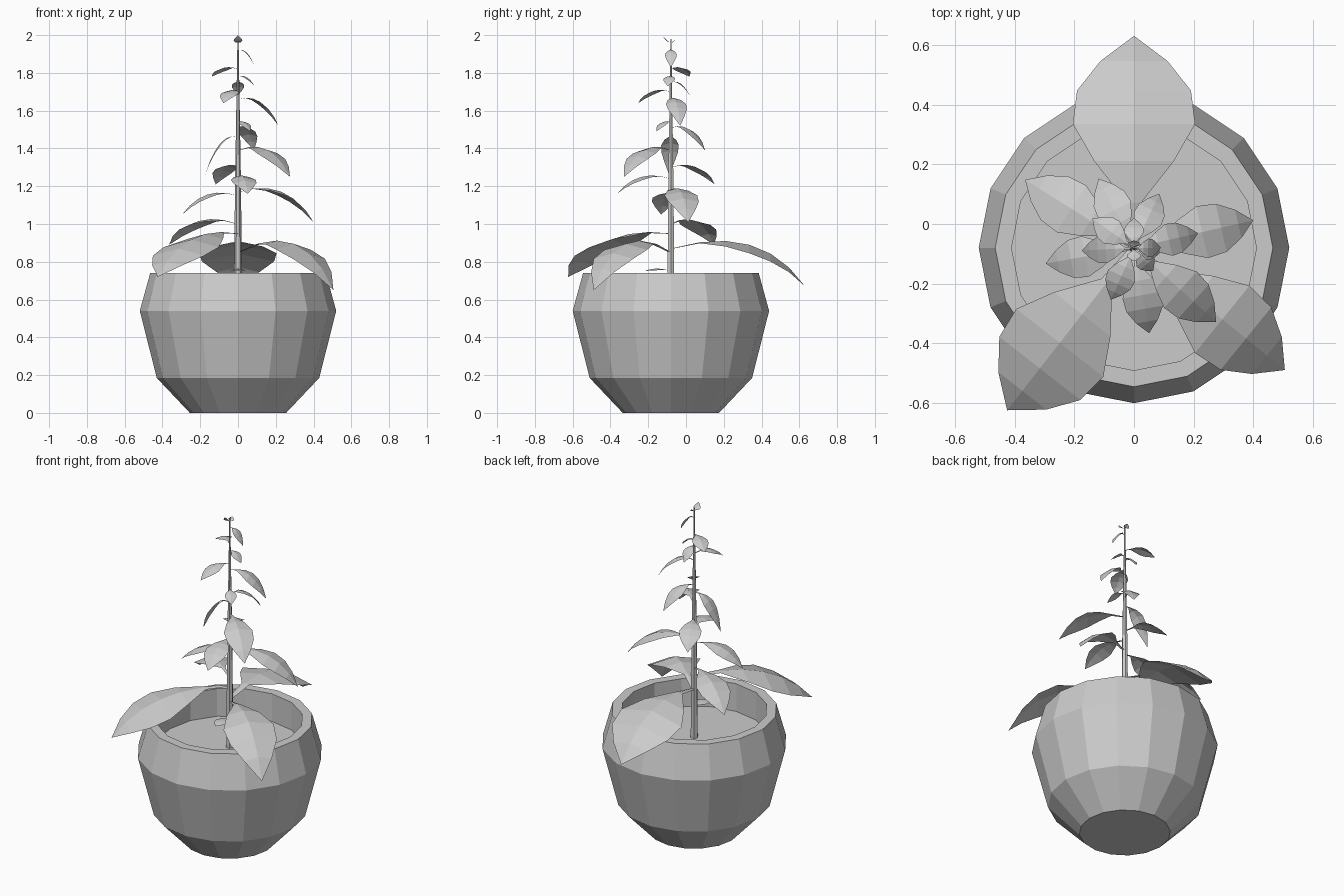
import bpy, bmesh
from math import sin, cos, pi, radians

if "Cube" in bpy.data.objects:
    bpy.data.objects.remove(bpy.data.objects["Cube"])

CY = -0.08  # pot and stem axis sits slightly to the front


def add_object(name, bm):
    bmesh.ops.recalc_face_normals(bm, faces=bm.faces)
    mesh = bpy.data.meshes.new(name)
    bm.to_mesh(mesh)
    bm.free()
    obj = bpy.data.objects.new(name, mesh)
    bpy.context.collection.objects.link(obj)
    return obj


def lathe(name, profile, sides, cap_start=True, cap_end=True):
    """Stack of rings given as (radius, z)."""
    bm = bmesh.new()
    rings = []
    for r, z in profile:
        rings.append([bm.verts.new((r * cos(2 * pi * i / sides),
                                    CY + r * sin(2 * pi * i / sides), z))
                      for i in range(sides)])
    for a, b in zip(rings, rings[1:]):
        for i in range(sides):
            j = (i + 1) % sides
            bm.faces.new((a[i], a[j], b[j], b[i]))
    if cap_start:
        bm.faces.new(rings[0][::-1])
    if cap_end:
        bm.faces.new(rings[-1])
    return add_object(name, bm)


# leaf half width, as a share of the widest, at even steps from base to tip
OUTLINE = [0.06, 0.12, 0.65, 1.0, 0.93, 0.55, 0]


def leaf(name, azimuth, length, z0, drop, width=None, arch=None):
    """Arched leaf sheet folded along its midrib; size rules fill the gaps."""
    a = radians(azimuth)
    width = width or 0.03 + 0.36 * length
    arch = 0.2 * length if arch is None else arch
    bend = 0.52 + 0.3 * min(length, 0.5)
    bm = bmesh.new()
    rows = []
    for i, w in enumerate(OUTLINE):
        t = i / (len(OUTLINE) - 1)
        r = length * (2 * t * (1 - t) * bend + t * t)
        z = z0 + 2 * t * (1 - t) * arch - drop * t * t
        h = w * width / 2
        rows.append([bm.verts.new((r * cos(a) - s * h * sin(a),
                                   CY + r * sin(a) + s * h * cos(a),
                                   z - abs(s) * h * 0.22))
                     for s in ((-1, 0, 1) if w else (0,))])
    for p, q in zip(rows, rows[1:]):
        for k in (0, 1):
            if len(q) == 3:
                bm.faces.new((p[k], p[k + 1], q[k + 1], q[k]))
            else:
                bm.faces.new((p[k], p[k + 1], q[0]))
    return add_object(name, bm)


# pot: outside wall, rim and inside wall
lathe("pot", [(0.255, 0), (0.43, 0.185), (0.52, 0.54),
              (0.465, 0.74), (0.41, 0.74), (0.41, 0.56)], 16, cap_end=False)

# soil disc
lathe("soil", [(0.41, 0.57)], 16, cap_start=False)

# tapering stem
lathe("stem", [(0.022, 0.56), (0.016, 1.2), (0.003, 1.98)], 6)

# three broad bottom leaves
leaf("back_broad_leaf", 90, 0.71, 0.87, 0.20, 0.41, 0.14)
leaf("left_broad_leaf", 232, 0.69, 0.95, 0.23, 0.37, 0.05)
leaf("right_broad_leaf", -39, 0.65, 0.85, 0.20, 0.29, 0.19)

# smaller leaves up the stem: azimuth, length, base height, drop to the tip
SMALL = [
    (-90, 0.14, 0.75, 0), (148, 0.43, 1.0, 0.11), (13, 0.41, 1.17, 0.16),
    (190, 0.3, 1.15, 0.1), (-80, 0.29, 1.24, 0.08), (-42, 0.37, 1.39, 0.14),
    (117, 0.26, 1.3, 0.09), (183, 0.175, 1.46, 0.2), (65, 0.2, 1.51, 0.12),
    (13, 0.22, 1.66, 0.14), (-50, 0.1, 1.54, 0.05), (246, 0.19, 1.7, 0.06),
    (90, 0.1, 1.75, 0.07), (-10, 0.09, 1.78, 0.05), (145, 0.17, 1.82, 0.04),
    (0, 0.09, 1.92, 0.09), (-90, 0.045, 1.96, -0.04), (90, 0.025, 1.96, -0.02),
]
for i, spec in enumerate(SMALL, 1):
    leaf(f"small_leaf_{i:02d}", *spec)
